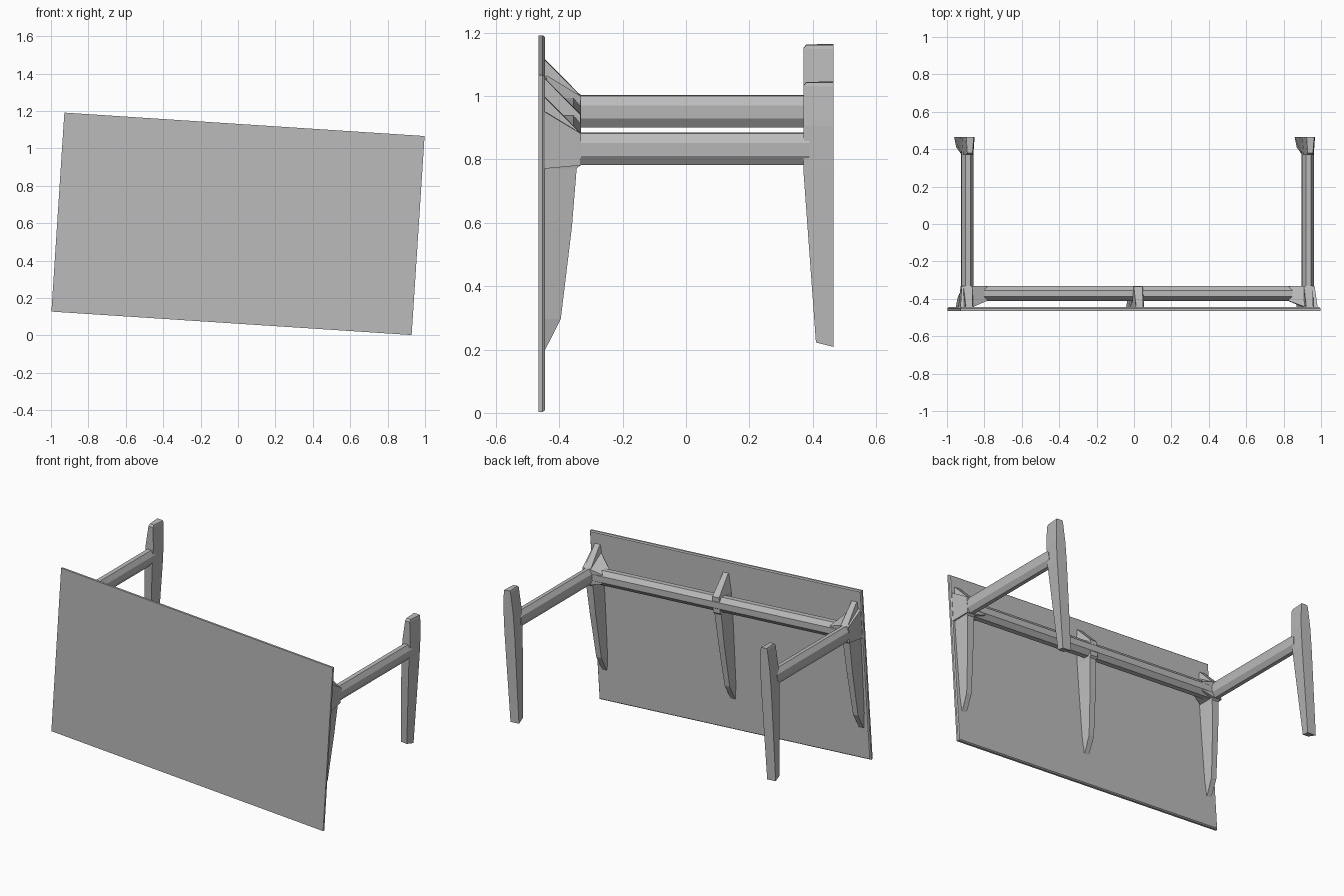
import bpy, bmesh, math
from mathutils import Matrix, Vector

cube = bpy.data.objects.get("Cube")
if cube:
    bpy.data.objects.remove(cube)

# Single grey finish
grey = bpy.data.materials.new("plain_grey")
grey.use_nodes = True
COLOUR = (0.5, 0.5, 0.5, 1)
grey.diffuse_color = COLOUR
grey.node_tree.nodes["Principled BSDF"].inputs["Base Color"].default_value = COLOUR

# Everything shares one tilted frame
FRAME = Matrix.Translation((0, 0, 0.597)) @ Matrix.Rotation(math.radians(3.72), 4, 'Y')
SIDE, RAIL_Z = 0.912, 0.296


def finish(name, bm):
    bmesh.ops.recalc_face_normals(bm, faces=bm.faces[:])
    mesh = bpy.data.meshes.new(name)
    bm.to_mesh(mesh)
    bm.free()
    mesh.materials.append(grey)
    obj = bpy.data.objects.new(name, mesh)
    obj.matrix_world = FRAME
    bpy.context.collection.objects.link(obj)
    return obj


def loft(name, rings):
    """Skin a list of equal-length rings and cap both ends."""
    bm = bmesh.new()
    loops = [[bm.verts.new(p) for p in ring] for ring in rings]
    n = len(loops[0])
    for a, b in zip(loops, loops[1:]):
        for i in range(n):
            j = (i + 1) % n
            bm.faces.new((a[i], a[j], b[j], b[i]))
    bm.faces.new(loops[0])
    bm.faces.new(loops[-1])
    return finish(name, bm)


def post(name, x, sections):
    """Upright of trapezoid sections: z, y and half width of each side."""
    loft(name, [[(x - wa, ya, z), (x + wa, ya, z), (x + wb, yb, z2), (x - wb, yb, z2)]
                for z, ya, wa, z2, yb, wb in sections])


def tube(name, start, end, width, height):
    """Flat-sided eight-sided bar."""
    start, end = Vector(start), Vector(end)
    across = (end - start).normalized().cross(Vector((0, 0, 1)))
    r = 0.5 / math.cos(math.pi / 8)
    angles = [math.pi / 8 + i * math.pi / 4 for i in range(8)]
    loft(name, [[c + across * width * r * math.cos(t) + Vector((0, 0, height * r * math.sin(t)))
                 for t in angles] for c in (start, end)])


# Thin panel with its back edge chamfered
def rect(y, inset):
    w, h = 0.965 - inset, 0.533 - inset
    return [(-w, y, -h), (w, y, -h), (w, y, h), (-w, y, h)]


loft("panel", [rect(-0.465, 0), rect(-0.452, 0), rect(-0.445, 0.006)])

# Tapered ribs on the panel back
RIB = [(-0.34, -0.446, 0.018, -0.33, -0.44, 0.016),
       (-0.24, -0.446, 0.027, -0.24, -0.395, 0.018),
       (0.05, -0.446, 0.032, 0.05, -0.36, 0.021),
       (0.235, -0.446, 0.034, 0.235, -0.345, 0.024),
       (0.246, -0.446, 0.034, 0.246, -0.333, 0.026),
       (0.346, -0.446, 0.032, 0.346, -0.333, 0.024),
       (0.46, -0.446, 0.022, 0.45, -0.436, 0.018)]
for name, x in (("right_rib", -SIDE), ("middle_rib", 0), ("left_rib", SIDE)):
    post(name, x, RIB)

# Long rail joining the ribs
tube("cross_rail", (-SIDE, -0.371, RAIL_Z), (SIDE, -0.371, RAIL_Z), 0.08, 0.095)

LEG = [(-0.315, 0.41, 0.02, -0.328, 0.465, 0.03),
       (0.235, 0.37, 0.027, 0.235, 0.465, 0.036),
       (0.37, 0.37, 0.027, 0.37, 0.465, 0.034),
       (0.495, 0.37, 0.016, 0.495, 0.465, 0.024),
       (0.507, 0.38, 0.014, 0.507, 0.465, 0.02)]
for name, s in (("right", -1), ("left", 1)):
    x = s * SIDE
    # Arm, rear upright and corner gusset on each side
    tube(name + "_arm", (x, -0.36, RAIL_Z), (x, 0.39, RAIL_Z), 0.064, 0.1)
    post(name + "_rear_leg", x, LEG)
    inner, outer = s * 0.81, s * 0.945
    loft(name + "_corner_gusset",
         [[(inner, -0.412, RAIL_Z - 0.03), (inner, -0.333, RAIL_Z - 0.03),
           (inner, -0.333, RAIL_Z + 0.03), (inner, -0.412, RAIL_Z + 0.03)],
          [(outer - s * 0.05, -0.446, RAIL_Z - 0.06), (outer - s * 0.05, -0.331, RAIL_Z - 0.05),
           (outer - s * 0.05, -0.331, RAIL_Z + 0.05), (outer - s * 0.05, -0.446, RAIL_Z + 0.12)],
          [(outer + s * 0.012, -0.446, RAIL_Z - 0.06), (outer, -0.331, RAIL_Z - 0.05),
           (outer, -0.331, RAIL_Z + 0.05), (outer + s * 0.012, -0.446, RAIL_Z + 0.12)]])
